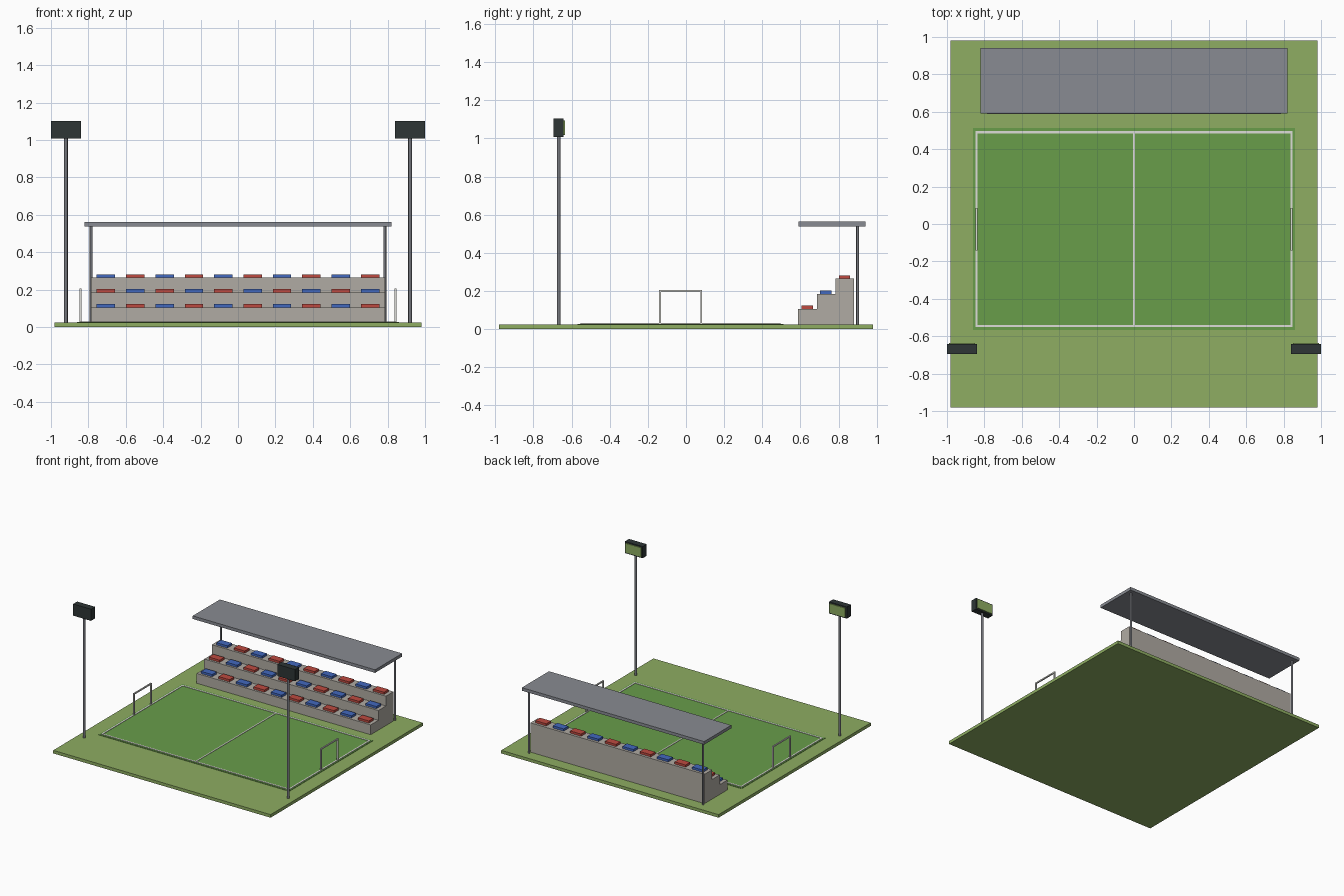
import bpy
import bmesh
import math

if "Cube" in bpy.data.objects:
    bpy.data.objects.remove(bpy.data.objects["Cube"])


def material(name, rgb):
    def lin(c):
        c /= 255
        return c / 12.92 if c <= 0.04045 else ((c + 0.055) / 1.055) ** 2.4
    m = bpy.data.materials.new(name)
    m.diffuse_color = (*[lin(c) for c in rgb], 1)
    m.use_nodes = True
    m.node_tree.nodes["Principled BSDF"].inputs["Base Color"].default_value = m.diffuse_color
    return m


GRASS = material("light_grass", (142, 173, 98))
PITCH = material("pitch_green", (104, 157, 74))
WHITE = material("line_white", (222, 222, 216))
CONCRETE = material("concrete", (176, 171, 163))
RED = material("seat_red", (190, 74, 64))
BLUE = material("seat_blue", (66, 104, 190))
ROOF = material("roof_grey", (136, 139, 146))
STEEL = material("steel_grey", (116, 118, 124))
DARK = material("lamp_dark", (46, 54, 54))


def finish(name, bm, mat):
    mesh = bpy.data.meshes.new(name)
    bmesh.ops.recalc_face_normals(bm, faces=bm.faces)
    bm.to_mesh(mesh)
    bm.free()
    mesh.materials.append(mat)
    ob = bpy.data.objects.new(name, mesh)
    bpy.context.collection.objects.link(ob)
    return ob


def box(name, x, y, z, mat):
    """Box from (min, max) ranges on each axis."""
    bm = bmesh.new()
    bmesh.ops.create_cube(bm, size=1)
    for v in bm.verts:
        for i, (lo, hi) in enumerate((x, y, z)):
            v.co[i] = hi if v.co[i] > 0 else lo
    return finish(name, bm, mat)


def pole(name, x, y, z0, z1, r, mat):
    bm = bmesh.new()
    bmesh.ops.create_cone(bm, cap_ends=True, segments=12,
                          radius1=r, radius2=r, depth=z1 - z0)
    bmesh.ops.translate(bm, verts=bm.verts, vec=(x, y, (z0 + z1) / 2))
    for f in bm.faces:
        f.smooth = len(f.verts) == 4
    for e in bm.edges:
        e.smooth = all(f.smooth for f in e.link_faces)
    return finish(name, bm, mat)


# Ground and pitch
G = 0.025
CY = -0.028
box("ground", (-0.98, 0.98), (-0.98, 0.98), (0, G), GRASS)
box("pitch", (-0.86, 0.86), (CY - 0.54, CY + 0.54), (G - 0.005, G + 0.003), PITCH)

# Pitch markings
LZ = (G, G + 0.006)
for s, side in ((-1, "left"), (1, "right")):
    box(side + "_sideline", (s * 0.842 - 0.006, s * 0.842 + 0.006),
        (CY - 0.524, CY + 0.524), LZ, WHITE)
for s, side in ((-1, "front"), (1, "back")):
    box(side + "_line", (-0.836, 0.836),
        (CY + s * 0.518 - 0.006, CY + s * 0.518 + 0.006), LZ, WHITE)
box("halfway_line", (-0.005, 0.005), (CY - 0.512, CY + 0.512), LZ, WHITE)

# Goals
for s, side in ((-1, "left"), (1, "right")):
    gx = (s * 0.842 - 0.005, s * 0.842 + 0.005)
    for t, end in ((-1, "front"), (1, "back")):
        y = CY + t * 0.108
        box(f"{side}_goal_{end}_post", gx, (y - 0.005, y + 0.005), (G, 0.195), WHITE)
    box(side + "_goal_crossbar", gx, (CY - 0.113, CY + 0.113), (0.195, 0.205), WHITE)

# Stepped stand, extruded from its side profile
profile = [(0.588, 0.02), (0.588, 0.105), (0.686, 0.105), (0.686, 0.185),
           (0.784, 0.185), (0.784, 0.264), (0.882, 0.264), (0.882, 0.02)]
bm = bmesh.new()
face = bm.faces.new([bm.verts.new((-0.785, y, z)) for y, z in profile])
ext = bmesh.ops.extrude_face_region(bm, geom=[face])
bmesh.ops.translate(bm, vec=(1.57, 0, 0),
                    verts=[g for g in ext["geom"] if isinstance(g, bmesh.types.BMVert)])
finish("stand", bm, CONCRETE)

# Seats alternate in colour along and between rows
for row, z in enumerate((0.105, 0.185, 0.264)):
    y = 0.635 + row * 0.098
    for i in range(10):
        x = (i - 4.5) * 0.157
        box(f"seat_{row + 1}_{i + 1}", (x - 0.049, x + 0.049), (y - 0.03, y + 0.03),
            (z - 0.002, z + 0.018), RED if (row + i) % 2 else BLUE)

# Roof and its rear posts
box("roof", (-0.822, 0.822), (0.591, 0.94), (0.538, 0.563), ROOF)
for s, side in ((-1, "left"), (1, "right")):
    pole(side + "_roof_post", s * 0.785, 0.9, G - 0.005, 0.54, 0.008, STEEL)

# Floodlights facing the pitch
for s, side in ((-1, "left"), (1, "right")):
    x = s * 0.92
    pole(side + "_light_pole", x, -0.667, G - 0.005, 1.015, 0.01, STEEL)
    box(side + "_lamp_housing", (x - 0.08, x + 0.08), (-0.694, -0.642), (1.008, 1.103), DARK)
    box(side + "_lamp_panel", (x - 0.07, x + 0.07), (-0.643, -0.635), (1.018, 1.093), GRASS)
